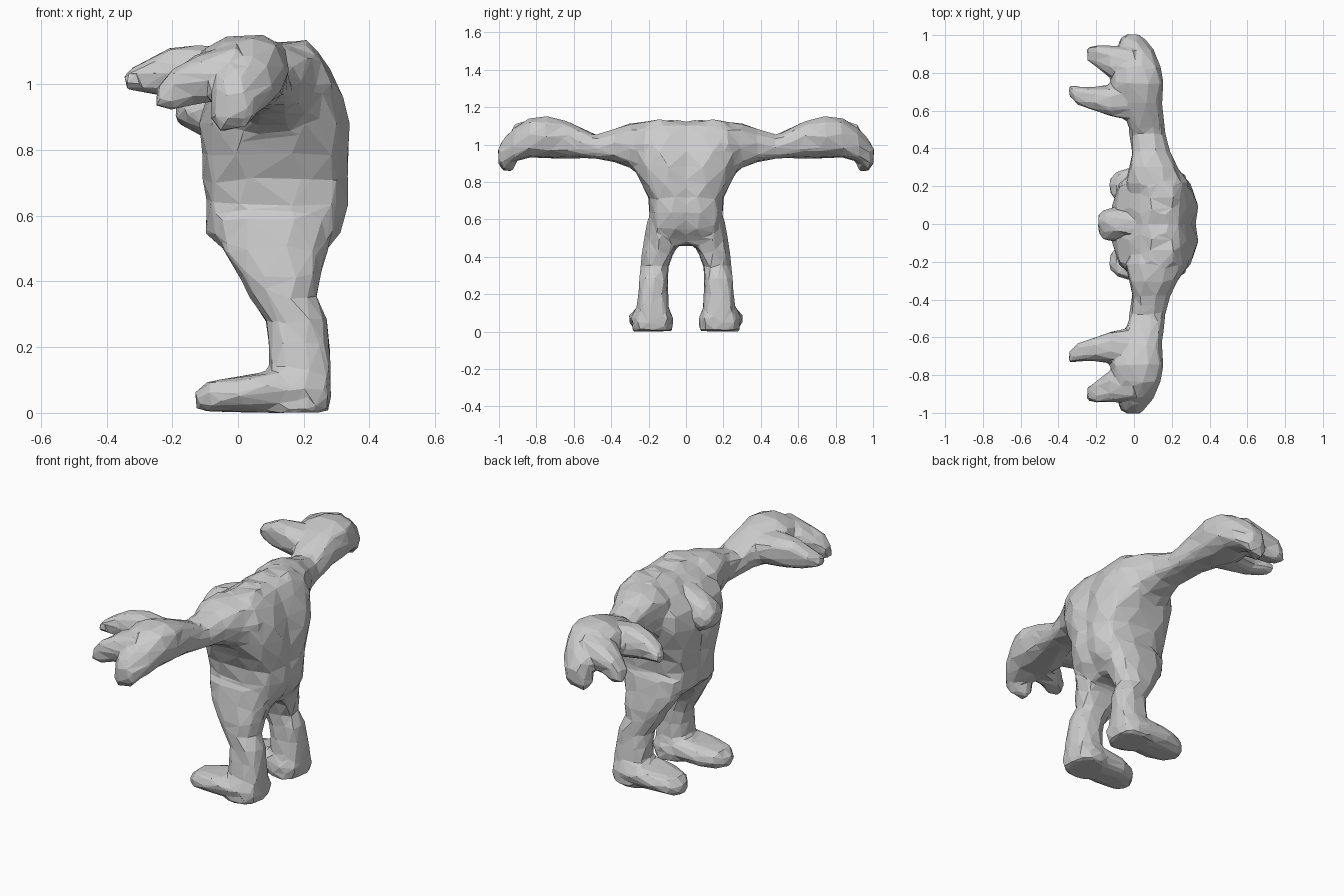
import bpy, bmesh, math, random

random.seed(4)
skin = bpy.data.materials.new("grey_skin")
skin.diffuse_color = (0.6, 0.6, 0.6, 1)


def loft(bm, axis, sections, sides=10, power=0.8, rough=0.006):
    """Skin rounded-box sections (position, min/max of first axis, min/max of second)."""
    others = [i for i in range(3) if i != axis]
    rings = []
    for i, (pos, a0, a1, b0, b1) in enumerate(sections):
        ring = []
        for k in range(sides):
            t = 2 * math.pi * (k + 0.25 * (i % 2)) / sides
            c, s = math.cos(t), math.sin(t)
            co = [0, 0, 0]
            co[axis] = pos + random.uniform(-rough, rough)
            co[others[0]] = (a0 + a1) / 2 + (a1 - a0) / 2 * math.copysign(abs(c) ** power, c)
            co[others[1]] = (b0 + b1) / 2 + (b1 - b0) / 2 * math.copysign(abs(s) ** power, s)
            co = [v + random.uniform(-rough, rough) for v in co]
            co[2] = max(co[2], 0.0)
            ring.append(bm.verts.new(co))
        rings.append(ring)
    for r, q in zip(rings, rings[1:]):
        for k in range(sides):
            n = (k + 1) % sides
            bm.faces.new((r[k], r[n], q[n], q[k]))
    bm.faces.new(rings[0])
    bm.faces.new(rings[-1])


def make_part(name, lofts, ratio, mirrored=False, voxel=0.013):
    """Fuse lofts into one faceted skin; each loft is (axis, sections)."""
    bm = bmesh.new()
    for axis, sections in lofts:
        loft(bm, axis, sections)
    bmesh.ops.triangulate(bm, faces=bm.faces)
    bmesh.ops.recalc_face_normals(bm, faces=bm.faces)
    me = bpy.data.meshes.new(name)
    bm.to_mesh(me)
    bm.free()
    me.materials.append(skin)
    ob = bpy.data.objects.new(name, me)
    bpy.context.collection.objects.link(ob)
    if mirrored:
        m = ob.modifiers.new("mirror", 'MIRROR')
        m.use_axis = (False, True, False)
        m.use_mirror_merge = False
    r = ob.modifiers.new("fuse", 'REMESH')
    r.mode = 'VOXEL'
    r.voxel_size = voxel
    s = ob.modifiers.new("soften", 'SMOOTH')
    s.factor, s.iterations = 0.5, 3
    d = ob.modifiers.new("facets", 'DECIMATE')
    d.ratio = ratio
    return ob


X, Y, Z = 0, 1, 2

# Half torso (mirrored): z, x range, y range
torso = [(0.46, 0.05, 0.24, -0.06, 0.18), (0.50, -0.05, 0.275, -0.1, 0.21),
         (0.55, -0.095, 0.315, -0.1, 0.205), (0.64, -0.10, 0.34, -0.1, 0.20),
         (0.71, -0.105, 0.34, -0.1, 0.205), (0.79, -0.115, 0.34, -0.1, 0.235),
         (0.88, -0.12, 0.34, -0.1, 0.285), (0.97, -0.10, 0.32, -0.1, 0.30),
         (1.05, -0.03, 0.285, -0.1, 0.28), (1.10, 0.03, 0.24, -0.08, 0.25),
         (1.125, 0.08, 0.21, 0.05, 0.22)]
# Shoulder and arm: y, x range, z range
arm = [(0.10, 0.0, 0.30, 0.80, 1.10), (0.22, -0.05, 0.29, 0.80, 1.12),
       (0.30, -0.03, 0.235, 0.87, 1.115), (0.38, -0.01, 0.19, 0.905, 1.08),
       (0.48, -0.025, 0.165, 0.92, 1.055), (0.60, -0.03, 0.15, 0.93, 1.08)]
# Thigh and shin down to the heel: z, x range, y range
leg = [(0.0, 0.09, 0.28, 0.07, 0.295), (0.05, 0.09, 0.285, 0.07, 0.29),
       (0.13, 0.09, 0.285, 0.09, 0.27), (0.20, 0.09, 0.28, 0.095, 0.26),
       (0.28, 0.09, 0.275, 0.095, 0.25), (0.35, 0.04, 0.24, 0.09, 0.24),
       (0.42, 0.0, 0.25, 0.06, 0.24), (0.50, -0.055, 0.275, 0.02, 0.225),
       (0.60, -0.08, 0.29, 0.02, 0.205)]
# Foot: x, y range, z range
foot = [(-0.125, 0.15, 0.24, 0.015, 0.06), (-0.09, 0.11, 0.285, 0.0, 0.10),
        (0.0, 0.075, 0.305, 0.0, 0.115), (0.10, 0.07, 0.305, 0.0, 0.13),
        (0.20, 0.07, 0.295, 0.0, 0.14), (0.275, 0.10, 0.265, 0.01, 0.10)]
# Palm: y, x range, z range
palm = [(0.50, -0.025, 0.155, 0.93, 1.06), (0.64, -0.08, 0.155, 0.925, 1.125),
        (0.74, -0.125, 0.16, 0.925, 1.155), (0.84, -0.11, 0.14, 0.93, 1.14),
        (0.92, -0.08, 0.10, 0.90, 1.09), (0.98, -0.08, 0.055, 0.86, 1.02),
        (1.005, -0.04, 0.03, 0.90, 0.98)]
# Thumb and finger: x, y range, z range
thumb = [(-0.345, 0.675, 0.735, 0.985, 1.03), (-0.30, 0.63, 0.735, 0.975, 1.07),
         (-0.22, 0.60, 0.725, 0.96, 1.11), (-0.12, 0.57, 0.74, 0.95, 1.12),
         (0.0, 0.55, 0.76, 0.95, 1.11)]
finger = [(-0.245, 0.865, 0.935, 0.93, 1.0), (-0.20, 0.835, 0.95, 0.92, 1.05),
          (-0.13, 0.78, 0.945, 0.94, 1.09), (0.0, 0.75, 0.94, 0.95, 1.13)]
# Drooping outer finger: z, x range, y range
tip = [(0.855, -0.06, -0.01, 0.93, 0.98), (0.89, -0.085, 0.02, 0.91, 0.995),
       (0.97, -0.08, 0.05, 0.88, 1.0), (1.05, -0.06, 0.06, 0.84, 0.96)]
make_part("body", [(Z, torso), (Y, arm), (Z, leg), (X, foot), (Y, palm),
                   (X, thumb), (X, finger), (Z, tip)], 0.038, mirrored=True)

# Head sunk between the shoulders: x, y range, z range
head = [(-0.19, -0.05, 0.05, 0.89, 0.96), (-0.155, -0.08, 0.08, 0.86, 1.0),
        (-0.10, -0.09, 0.09, 0.84, 1.03), (-0.02, -0.085, 0.085, 0.85, 1.07),
        (0.10, -0.08, 0.08, 0.90, 1.09)]
make_part("head", [(X, head)], 0.05)
